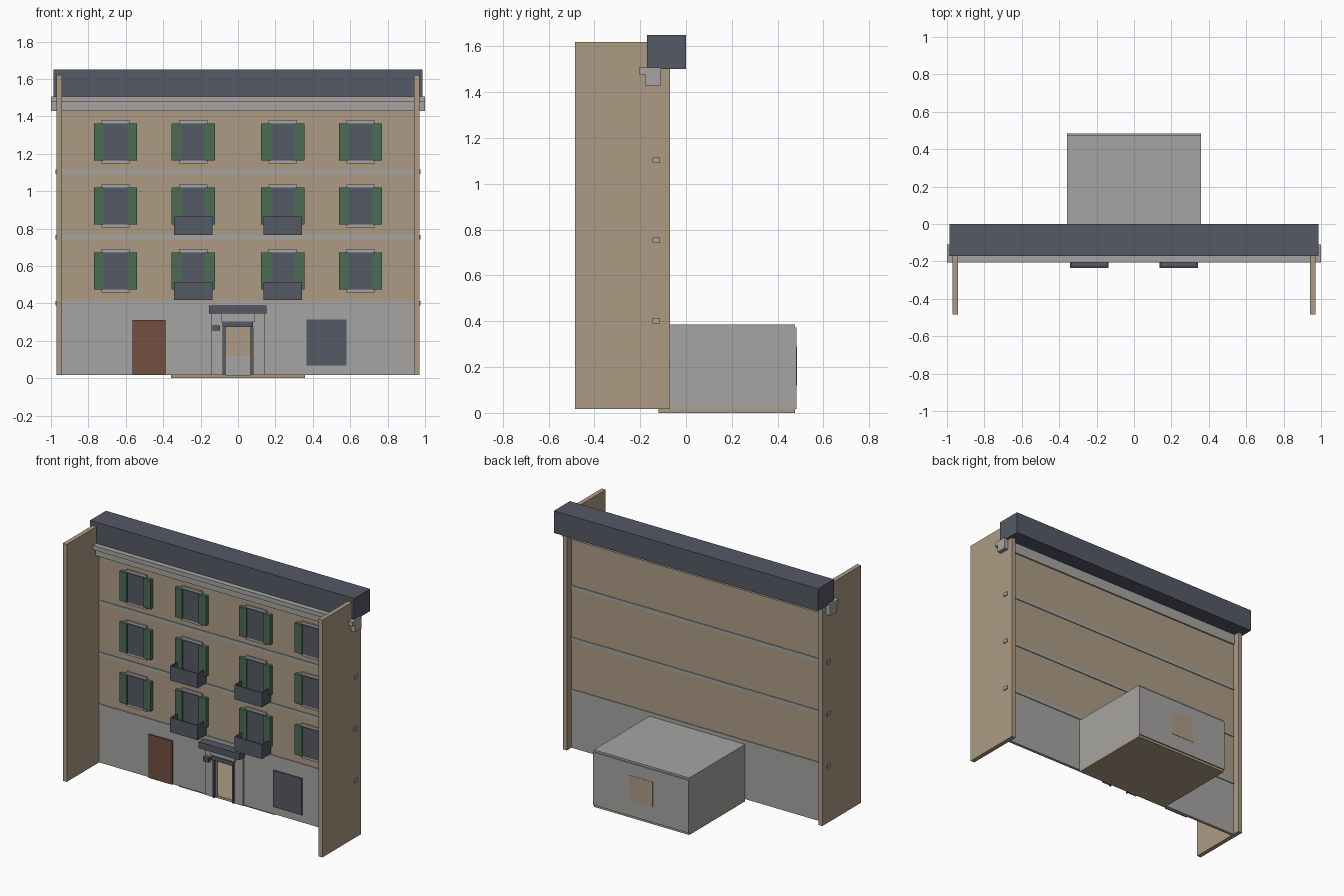
import bpy, bmesh

if "Cube" in bpy.data.objects:
    bpy.data.objects.remove(bpy.data.objects["Cube"])


def material(name, rgb):
    m = bpy.data.materials.new(name)
    m.diffuse_color = (*rgb, 1)
    m.use_nodes = True
    m.node_tree.nodes["Principled BSDF"].inputs["Base Color"].default_value = m.diffuse_color
    return m


TAN = material("tan plaster", (0.42, 0.33, 0.23))
STONE = material("grey stone", (0.38, 0.375, 0.36))
SLATE = material("dark slate", (0.09, 0.1, 0.13))
GREEN = material("shutter green", (0.07, 0.15, 0.09))
BROWN = material("door brown", (0.17, 0.08, 0.052))


def boxes(name, mat, *specs):
    """One object from boxes given as (x0, x1, y0, y1, z0, z1)."""
    bm = bmesh.new()
    for x0, x1, y0, y1, z0, z1 in specs:
        for v in bmesh.ops.create_cube(bm, size=1)["verts"]:
            v.co.x = x1 if v.co.x > 0 else x0
            v.co.y = y1 if v.co.y > 0 else y0
            v.co.z = z1 if v.co.z > 0 else z0
    me = bpy.data.meshes.new(name)
    bm.to_mesh(me)
    bm.free()
    me.materials.append(mat)
    ob = bpy.data.objects.new(name, me)
    bpy.context.collection.objects.link(ob)
    return ob


def pair(x0, x1, *rest):
    """A box and its mirror image across x = 0."""
    return [(x0, x1, *rest), (-x1, -x0, *rest)]


F, B = -0.14, -0.12  # front and back of the facade

# Facade, with a doorway left open in the ground floor
boxes("upper_wall", TAN, (-0.94, 0.94, F, B, 0.40, 1.50))
boxes("ground_floor_wall", STONE,
      *pair(0.066, 0.94, F, B, 0.016, 0.40),
      (-0.066, 0.066, F, B, 0.275, 0.40))
boxes("side_walls", TAN, *pair(0.94, 0.97, -0.485, -0.07, 0.016, 1.62))

# String courses run through the side walls
boxes("string_courses", STONE,
      *[(-0.977, 0.977, -0.146, -0.114, z, z + 0.024) for z in (0.39, 0.741, 1.091)])

# Stepped cornice and roof parapet
boxes("cornice", STONE,
      (-1, 1, -0.205, -0.11, 1.477, 1.507),
      (-1, 1, -0.18, -0.11, 1.428, 1.477))
boxes("roof_parapet", SLATE, (-0.987, 0.987, -0.17, 0, 1.50, 1.65))

# Windows: stone surround, glass and a pair of shutters
columns = (-0.655, -0.24, 0.24, 0.655)
rows = (0.574, 0.921, 1.264)
centres = [(x, z) for x in columns for z in rows]
boxes("window_surrounds", STONE,
      *[(x - 0.076, x + 0.076, F - 0.012, F, z - 0.116, z + 0.116) for x, z in centres])
boxes("window_glass", SLATE,
      *[(x - 0.064, x + 0.064, F - 0.018, F - 0.01, z - 0.099, z + 0.099) for x, z in centres])
boxes("shutters", GREEN,
      *[(x + s * 0.089 - 0.027, x + s * 0.089 + 0.027, F - 0.025, F, z - 0.099, z + 0.099)
        for x, z in centres for s in (-1, 1)])

# Balconies on the middle columns: floor, front and two sides
parts = []
for x in columns[1:3]:
    for z in (0.417, 0.767):
        l, r, y, t = x - 0.103, x + 0.103, F - 0.095, z + 0.098
        parts += [(l, r, y, F, z, z + 0.012), (l, r, y, y + 0.008, z, t),
                  (l, l + 0.008, y, F, z, t), (r - 0.008, r, y, F, z, t)]
boxes("balconies", SLATE, *parts)

# Side door and shop window
boxes("side_door", BROWN, (-0.565, -0.388, F - 0.01, F, 0.016, 0.31))
boxes("shop_window", SLATE, (0.367, 0.58, F - 0.008, F, 0.068, 0.315))

# Entrance: pilasters, frieze, canopy, door frame and wall lamp
boxes("entrance_pilasters", STONE, *pair(0.08, 0.142, F - 0.012, F, 0.016, 0.345))
boxes("entrance_frieze", STONE, (-0.09, 0.09, F - 0.025, F, 0.303, 0.345))
boxes("entrance_canopy", SLATE, (-0.155, 0.152, F - 0.06, F, 0.345, 0.388))
boxes("door_frame", SLATE,
      *pair(0.066, 0.078, F - 0.02, B, 0.016, 0.275),
      (-0.082, 0.08, F - 0.03, B, 0.275, 0.303))
boxes("wall_lamp", SLATE, (-0.137, -0.096, F - 0.04, F - 0.012, 0.255, 0.283))

# Room behind the facade, hollow, with a panel set through its back wall
boxes("room_floor", TAN, (-0.357, 0.357, B, 0.475, 0, 0.016))
boxes("room_walls", STONE,
      *pair(0.347, 0.357, B, 0.475, 0.016, 0.372),
      (-0.357, 0.357, 0.475, 0.483, 0.016, 0.372))
boxes("room_ceiling", STONE, (-0.357, 0.357, B, 0.475, 0.372, 0.385))
boxes("back_panel", TAN, (-0.09, 0.09, 0.47, 0.485, 0.12, 0.29))
